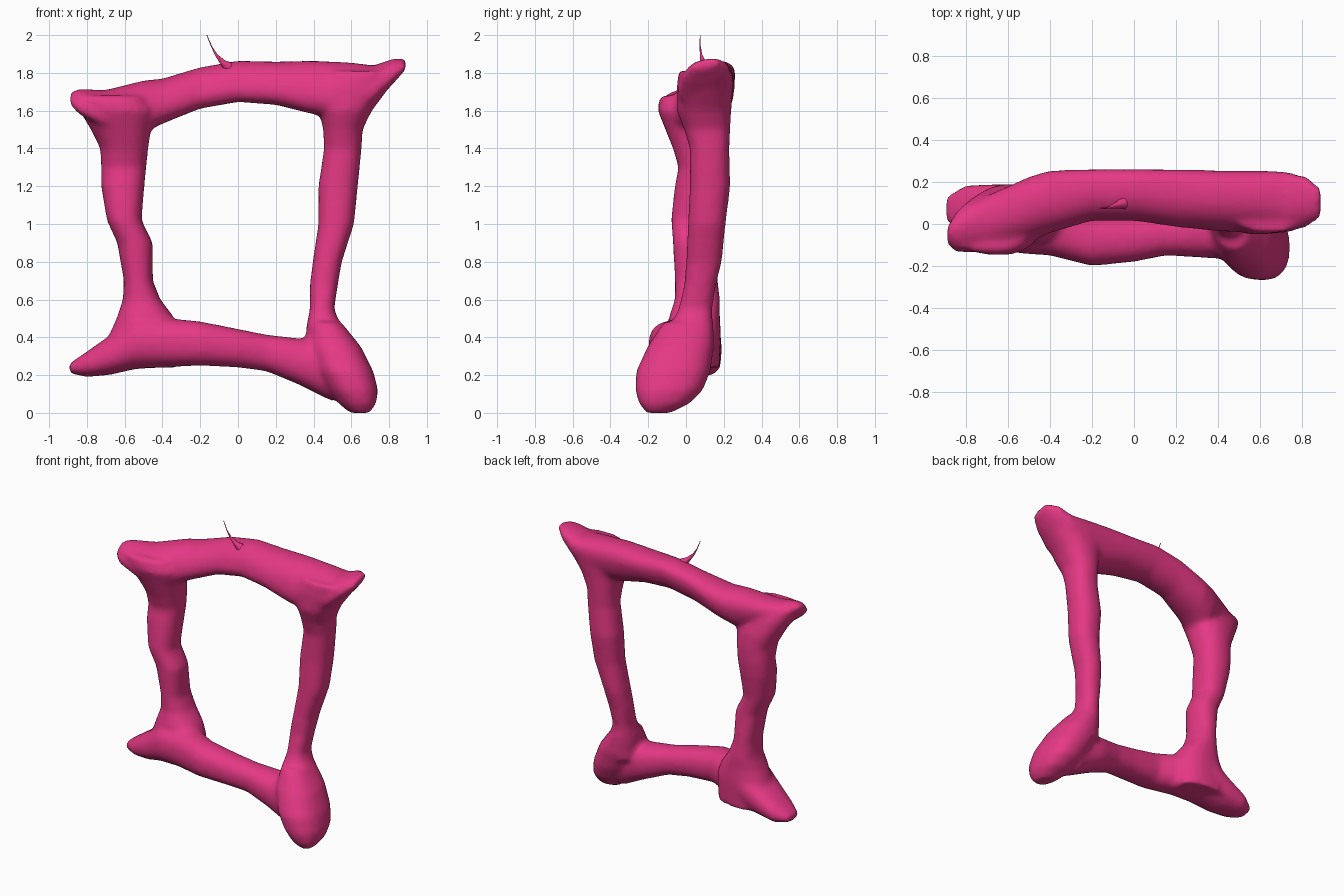
import bpy, bmesh, math

pink = bpy.data.materials.new("pink")
pink.diffuse_color = (0.78, 0.04, 0.23, 1)


def loft(bm, axis, rows, skew=0.0, sides=20, power=2.3):
    """Skin rounded sections. Row: position on axis, then min/max on the two other axes."""
    rings = []
    for p, a0, a1, b0, b1 in rows:
        ring = []
        for i in range(sides):
            t = 2 * math.pi * i / sides
            c, s = math.cos(t), math.sin(t)
            u = math.copysign(abs(c) ** (2 / power), c)
            v = math.copysign(abs(s) ** (2 / power), s)
            a = (a0 + a1) / 2 + u * ((a1 - a0) / 2 - abs(skew) / 3) + skew * v
            b = (b0 + b1) / 2 + v * (b1 - b0) / 2
            ring.append(bm.verts.new((p, a, b) if axis == "x" else (a, b, p)))
        rings.append(ring)
    for r, q in zip(rings, rings[1:]):
        for i in range(sides):
            j = (i + 1) % sides
            bm.faces.new((r[i], r[j], q[j], q[i]))
    bm.faces.new(rings[0][::-1])
    bm.faces.new(rings[-1])


# Beams: x, y range, z range
top_beam = [
    (-0.89, -0.10, -0.01, 1.63, 1.70), (-0.84, -0.14, 0.04, 1.58, 1.715),
    (-0.70, -0.14, 0.14, 1.50, 1.71), (-0.50, -0.09, 0.23, 1.48, 1.76),
    (-0.40, -0.05, 0.26, 1.53, 1.77), (-0.20, 0.01, 0.265, 1.61, 1.83),
    (0.00, 0.01, 0.265, 1.645, 1.865), (0.20, -0.02, 0.265, 1.63, 1.86),
    (0.40, -0.04, 0.26, 1.58, 1.865), (0.60, -0.05, 0.26, 1.56, 1.855),
    (0.72, -0.05, 0.255, 1.64, 1.84), (0.82, -0.02, 0.23, 1.74, 1.875),
    (0.89, 0.03, 0.17, 1.82, 1.875)]
bottom_beam = [
    (-0.895, 0.01, 0.13, 0.21, 0.26), (-0.80, -0.05, 0.185, 0.19, 0.325),
    (-0.68, -0.10, 0.19, 0.20, 0.41), (-0.55, -0.14, 0.19, 0.23, 0.52),
    (-0.40, -0.15, 0.13, 0.24, 0.505), (-0.20, -0.20, 0.03, 0.25, 0.485),
    (0.00, -0.18, 0.03, 0.24, 0.445), (0.15, -0.15, 0.04, 0.22, 0.415),
    (0.32, -0.16, 0.08, 0.15, 0.395), (0.50, -0.17, 0.08, 0.06, 0.38)]

# Columns: z, x range, y range
left_column = [
    (0.24, -0.72, -0.32, -0.06, 0.18), (0.42, -0.68, -0.31, -0.08, 0.185),
    (0.51, -0.64, -0.34, -0.09, 0.18),
    (0.60, -0.61, -0.41, -0.06, 0.18), (0.70, -0.605, -0.45, -0.06, 0.17),
    (0.90, -0.64, -0.45, -0.07, 0.15), (1.02, -0.695, -0.51, -0.08, 0.15),
    (1.20, -0.725, -0.495, -0.06, 0.18), (1.30, -0.725, -0.485, -0.04, 0.19),
    (1.40, -0.73, -0.475, -0.07, 0.19), (1.50, -0.78, -0.46, -0.11, 0.18),
    (1.60, -0.84, -0.44, -0.15, 0.15), (1.68, -0.88, -0.50, -0.14, 0.10)]
right_column = [
    (0.30, 0.36, 0.62, -0.12, 0.14), (0.45, 0.36, 0.55, -0.09, 0.14),
    (0.55, 0.38, 0.51, -0.04, 0.14), (0.68, 0.38, 0.53, -0.01, 0.16),
    (0.80, 0.395, 0.55, 0.00, 0.19), (1.00, 0.425, 0.615, 0.01, 0.21),
    (1.20, 0.425, 0.635, 0.02, 0.235), (1.40, 0.455, 0.655, 0.02, 0.23),
    (1.50, 0.45, 0.66, -0.01, 0.235), (1.60, 0.43, 0.71, -0.05, 0.24),
    (1.72, 0.40, 0.80, -0.05, 0.25), (1.81, 0.45, 0.86, -0.04, 0.25)]
foot = [
    (0.00, 0.59, 0.70, -0.21, -0.08), (0.05, 0.53, 0.735, -0.25, 0.02),
    (0.12, 0.47, 0.745, -0.27, 0.09), (0.22, 0.41, 0.72, -0.265, 0.13),
    (0.35, 0.36, 0.655, -0.205, 0.15), (0.48, 0.37, 0.55, -0.12, 0.145)]

bm = bmesh.new()
loft(bm, "x", top_beam, skew=0.035)
loft(bm, "x", bottom_beam)
loft(bm, "z", left_column)
loft(bm, "z", right_column)
loft(bm, "z", foot, skew=-0.01)
bmesh.ops.recalc_face_normals(bm, faces=bm.faces)
mesh = bpy.data.meshes.new("frame")
bm.to_mesh(mesh)
bm.free()
frame = bpy.data.objects.new("frame", mesh)
bpy.context.collection.objects.link(frame)
mesh.materials.append(pink)

# Fuse the limbs and soften the joints
fuse = frame.modifiers.new("fuse", "REMESH")
fuse.mode = "VOXEL"
fuse.voxel_size = 0.016
fuse.use_smooth_shade = True
soft = frame.modifiers.new("soften", "SMOOTH")
soft.factor = 0.5
soft.iterations = 10

# Thin curled thorn on the top beam
curve = bpy.data.curves.new("thorn", "CURVE")
curve.dimensions = "3D"
curve.bevel_depth = 1.0
curve.bevel_resolution = 2
curve.use_fill_caps = True
path = [(-0.05, 0.10, 1.83, 0.03), (-0.08, 0.09, 1.855, 0.016),
        (-0.115, 0.08, 1.895, 0.007), (-0.14, 0.075, 1.94, 0.003),
        (-0.165, 0.075, 2.0, 0.002)]
spline = curve.splines.new("POLY")
spline.points.add(len(path) - 1)
for pt, (x, y, z, r) in zip(spline.points, path):
    pt.co = (x, y, z, 1)
    pt.radius = r
spline.use_smooth = True
thorn = bpy.data.objects.new("thorn", curve)
bpy.context.collection.objects.link(thorn)
curve.materials.append(pink)
